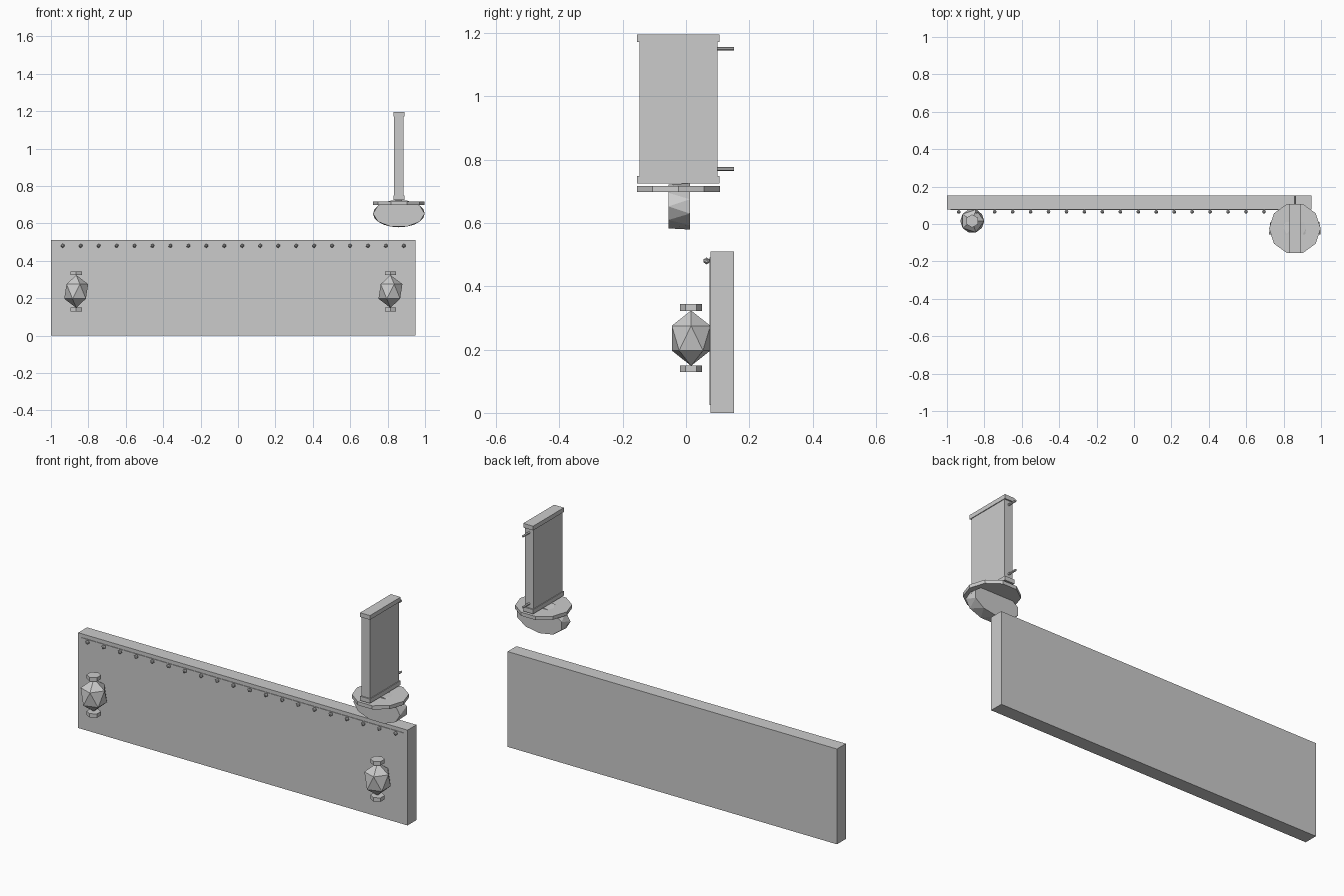
import bpy, bmesh, math

if "Cube" in bpy.data.objects:
    bpy.data.objects.remove(bpy.data.objects["Cube"])


def box(name, x, y, z):
    """Box from (min, max) ranges."""
    bpy.ops.mesh.primitive_cube_add(
        size=1, location=[(r[0] + r[1]) / 2 for r in (x, y, z)])
    ob = bpy.context.object
    ob.name = name
    ob.scale = [r[1] - r[0] for r in (x, y, z)]
    return ob


def cyl(name, sides, radius, depth, loc, rot=(0, 0, 0)):
    bpy.ops.mesh.primitive_cylinder_add(
        vertices=sides, radius=radius, depth=depth, location=loc, rotation=rot)
    bpy.context.object.name = name
    return bpy.context.object


def ico(name, loc, scale):
    bpy.ops.mesh.primitive_ico_sphere_add(subdivisions=1, radius=1, location=loc)
    ob = bpy.context.object
    ob.name = name
    ob.scale = scale
    return ob


# Long back panel with a thin front facing
box("panel", (-1, 0.95), (0.077, 0.152), (0, 0.51))
box("panel_facing", (-0.98, 0.93), (0.074, 0.08), (0.025, 0.49))

# Row of bulbs along the top edge
for i in range(20):
    ico("bulb", (-0.937 + i * 0.096, 0.065, 0.48), (0.011,) * 3)

# Two faceted lanterns with hexagonal caps
for x in (-0.865, 0.815):
    ico("lantern", (x, 0.016, 0.236), (0.0715, 0.0715, 0.0875))
    for z in (0.333, 0.139):
        cyl("lantern_cap", 6, 0.035, 0.021, (x, 0.016, z))

# Upright sign with end caps and wall pegs
cx, cy = 0.86, -0.024
box("sign", (cx - 0.025, cx + 0.025), (-0.147, 0.099), (0.73, 1.19))
for z in (0.725, 1.172):
    box("sign_cap", (cx - 0.029, cx + 0.029), (-0.154, 0.106), (z, z + 0.023))
for z in (0.77, 1.15):
    cyl("sign_peg", 6, 0.006, 0.06, (cx, 0.122, z), (math.pi / 2, 0, 0))

# Ten-sided plate below the sign
cyl("plate", 10, 0.138, 0.019, (cx, cy, 0.707), (0, 0, math.pi / 2))

# Oval bowl: two staggered rings joined by facets
n = 10
bm = bmesh.new()
rings = []
for y, offset in ((-0.055, 0), (0.012, 0.5)):
    rings.append([bm.verts.new((
        cx + 0.138 * math.cos((i + offset) * math.tau / n), y,
        0.652 + 0.073 * math.sin((i + offset) * math.tau / n)))
        for i in range(n)])
front, back = rings
bm.faces.new(front)
bm.faces.new(back)
for i in range(n):
    j = (i + 1) % n
    bm.faces.new((front[i], front[j], back[i]))
    bm.faces.new((front[j], back[j], back[i]))
bmesh.ops.recalc_face_normals(bm, faces=bm.faces)
mesh = bpy.data.meshes.new("bowl")
bm.to_mesh(mesh)
bm.free()
bpy.context.collection.objects.link(bpy.data.objects.new("bowl", mesh))
